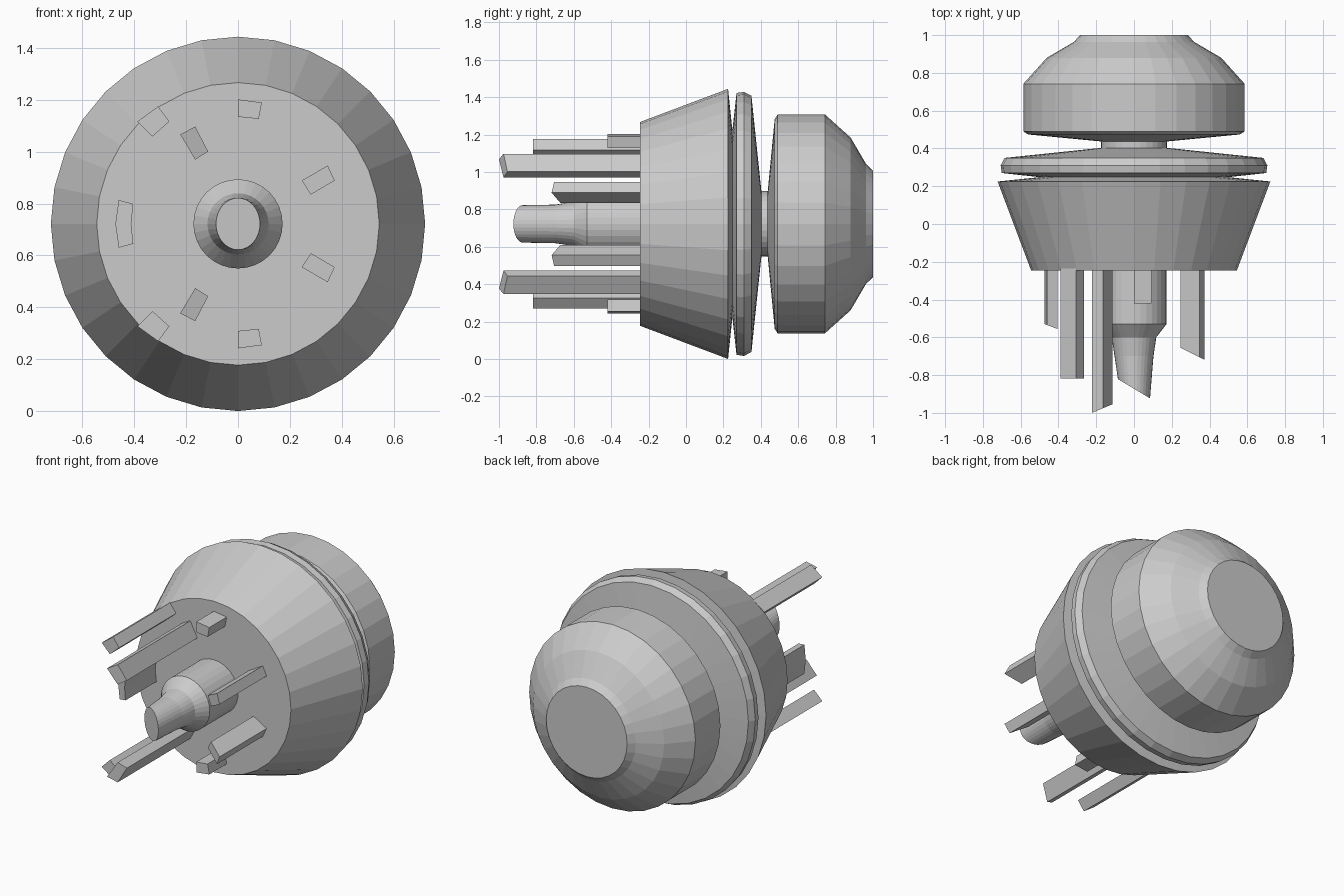
import bpy, bmesh
from math import sin, cos, pi

if "Cube" in bpy.data.objects:
    bpy.data.objects.remove(bpy.data.objects["Cube"])

AXIS_Z = 0.722
SIDES = 32


def make_object(name, bm):
    bmesh.ops.recalc_face_normals(bm, faces=bm.faces)
    mesh = bpy.data.meshes.new(name)
    bm.to_mesh(mesh)
    bm.free()
    obj = bpy.data.objects.new(name, mesh)
    obj.location.z = AXIS_Z
    bpy.context.collection.objects.link(obj)
    return obj


def loft(name, rings):
    """Join equal-sized vertex rings with quads and cap both ends."""
    bm = bmesh.new()
    loops = [[bm.verts.new(p) for p in ring] for ring in rings]
    n = len(loops[0])
    for a, b in zip(loops, loops[1:]):
        for i in range(n):
            j = (i + 1) % n
            bm.faces.new((a[i], a[j], b[j], b[i]))
    bm.faces.new(loops[0])
    bm.faces.new(loops[-1])
    return make_object(name, bm)


def ring(y, rx, rz=None, slope=0.0):
    """Ellipse around the y axis; slope tilts it along x."""
    rz = rx if rz is None else rz
    angles = [2 * pi * i / SIDES for i in range(SIDES)]
    return [(rx * sin(a), y + slope * rx * sin(a), rz * cos(a)) for a in angles]


def prong(name, section, y0, x0, slope):
    """Bar with an (x, z) section, cut off at y0 + slope * (x - x0)."""
    front = [(x, y0 + slope * (x - x0), z) for x, z in section]
    back = [(x, -0.235, z) for x, z in section]
    return loft(name, [front, back])


# Turned body: cone, groove, disc, neck and rounded head
profile = [(-0.245, 0.545), (0.225, 0.722), (0.248, 0.50), (0.27, 0.70),
           (0.31, 0.706), (0.35, 0.685), (0.403, 0.175), (0.437, 0.175),
           (0.474, 0.56), (0.49, 0.586), (0.742, 0.586), (0.88, 0.462),
           (0.963, 0.32), (1.0, 0.285)]
loft("turned_body", [ring(y, r) for y, r in profile])

# Central stem with a slanted tip
loft("centre_stem", [ring(-0.235, 0.172), ring(-0.53, 0.172), ring(-0.60, 0.118),
                     ring(-0.70, 0.103), ring(-0.872, 0.085, 0.1, -0.6)])

# Prongs, mirrored above and below the axis
prongs = {
    "short_prong": ([(0, 0.48), (0.092, 0.468), (0.08, 0.405), (0, 0.413)], -0.42, 0, 0),
    "outer_prong": ([(-0.388, 0.395), (-0.308, 0.453), (-0.265, 0.395),
                     (-0.33, 0.337)], -0.818, 0, 0),
    "long_prong": ([(-0.223, 0.345), (-0.165, 0.375), (-0.115, 0.279),
                    (-0.165, 0.248)], -1.0, -0.223, 0.42),
    "angled_prong": ([(0.246, 0.167), (0.346, 0.225), (0.373, 0.167),
                      (0.281, 0.113)], -0.655, 0.246, -0.5),
}
for name, (section, y0, x0, slope) in prongs.items():
    for side, s in (("upper", 1), ("lower", -1)):
        prong(f"{side}_{name}", [(x, s * z) for x, z in section], y0, x0, slope)

# Wide side prong, bent around the axis
prong("side_prong", [(-0.46, 0.092), (-0.404, 0.077), (-0.412, 0), (-0.404, -0.077),
                     (-0.46, -0.092), (-0.473, 0)], -0.53, -0.473, -0.38)
